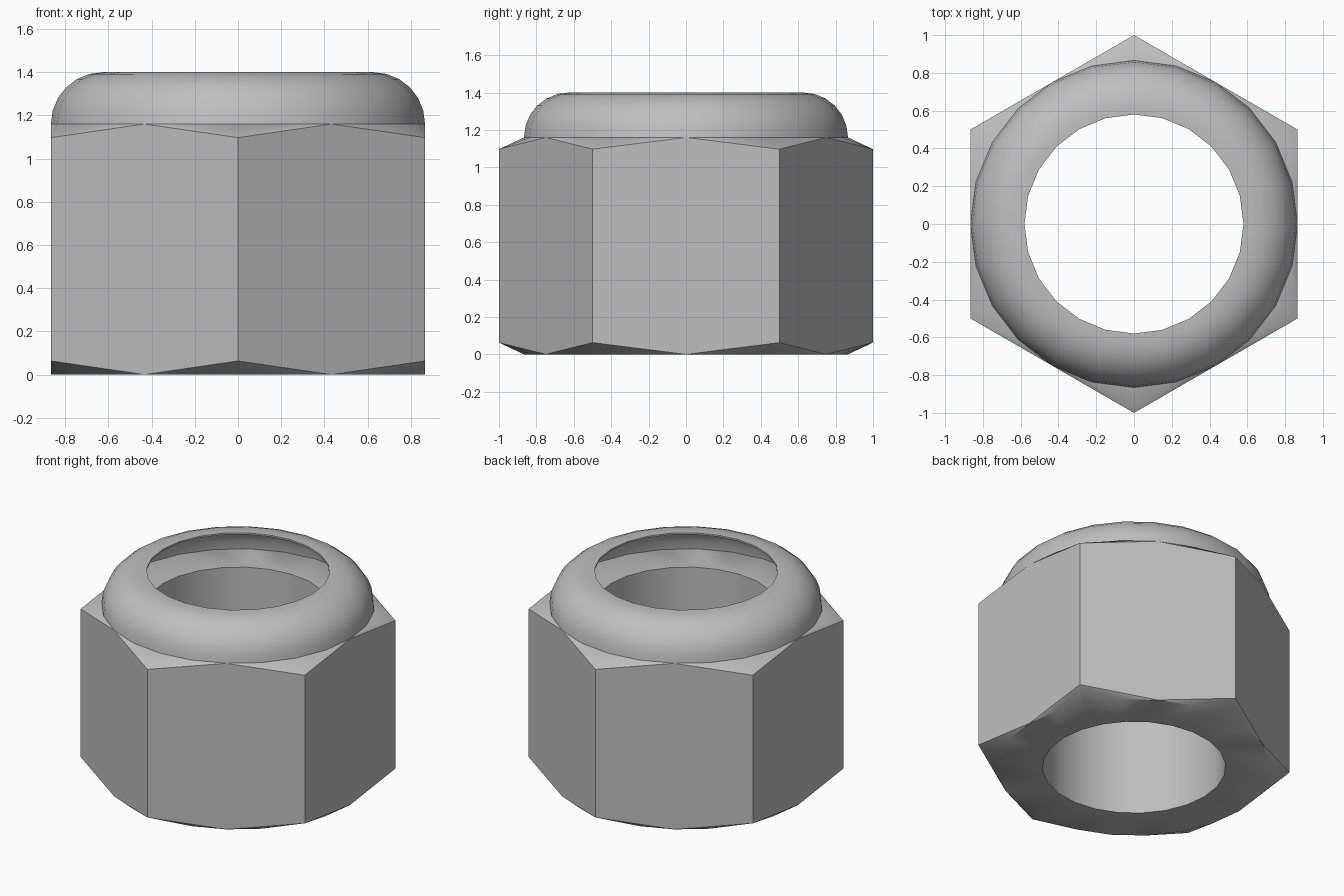
import bpy, bmesh, math

if "Cube" in bpy.data.objects:
    bpy.data.objects.remove(bpy.data.objects["Cube"], do_unlink=True)

SEG = 24                            # sides of every round part
FLAT = math.cos(math.radians(30))   # centre to flat, and round edge radius
BORE = 0.58
SHOULDER = 1.16                     # top of the hexagonal body
TOP = 1.40
CHAMFER = 0.063                     # drop of the corners

steel = bpy.data.materials.new("grey steel")
steel.use_nodes = True
GREY = (0.52, 0.52, 0.52, 1)
steel.diffuse_color = GREY
steel.node_tree.nodes["Principled BSDF"].inputs["Base Color"].default_value = GREY


def ring(bm, radius, z, count=SEG):
    """Circle of vertices starting on the +y axis."""
    return [bm.verts.new((-radius * math.sin(math.tau * i / count),
                          radius * math.cos(math.tau * i / count), z))
            for i in range(count)]


def bridge(bm, a, b):
    """Quads between two rings of equal count."""
    for i in range(len(a)):
        j = (i + 1) % len(a)
        bm.faces.new((a[i], a[j], b[j], b[i]))


def finish(bm, name):
    bmesh.ops.recalc_face_normals(bm, faces=bm.faces)
    mesh = bpy.data.meshes.new(name)
    bm.to_mesh(mesh)
    bm.free()
    mesh.materials.append(steel)
    obj = bpy.data.objects.new(name, mesh)
    bpy.context.collection.objects.link(obj)
    bpy.ops.object.select_all(action='DESELECT')
    obj.select_set(True)
    bpy.context.view_layer.objects.active = obj
    bpy.ops.object.shade_smooth_by_angle(angle=math.radians(30))
    return obj


# Hexagonal body with chamfered corners and a through bore
bm = bmesh.new()
ends = []
for z, corner_z in ((0, CHAMFER), (SHOULDER, SHOULDER - CHAMFER)):
    hole, rim = ring(bm, BORE, z), ring(bm, FLAT, z)
    corners = ring(bm, 1, corner_z, 6)
    bridge(bm, hole, rim)
    # chamfer fan from each corner to the round edge
    for c in range(6):
        for k in range(-2, 2):
            a, b = rim[(4 * c + k) % SEG], rim[(4 * c + k + 1) % SEG]
            bm.faces.new((corners[c], a, b))
    ends.append((hole, rim, corners))
(hole0, rim0, low), (hole1, rim1, high) = ends
bridge(bm, hole0, hole1)
# flats, each peaked at the middle of its top and bottom edge
for c in range(6):
    d, mid = (c + 1) % 6, 4 * c + 2
    bm.faces.new((low[c], rim0[mid], low[d], high[d], rim1[mid], high[c]))
finish(bm, "hex_body")

# Thin rounded collar, hollow inside
WALL = 0.011
R = TOP - SHOULDER
STEPS = 6
arc = [math.radians(90 * i / STEPS) for i in range(STEPS + 1)]


def collar_arc(r):
    return [(FLAT - R + r * math.cos(t), SHOULDER + r * math.sin(t)) for t in arc]


profile = (collar_arc(R) + [(BORE, TOP), (BORE, TOP - WALL)]
           + collar_arc(R - WALL)[::-1])
bm = bmesh.new()
rings = [ring(bm, r, z) for r, z in profile]
for a, b in zip(rings, rings[1:] + rings[:1]):
    bridge(bm, a, b)
finish(bm, "rounded_collar")
